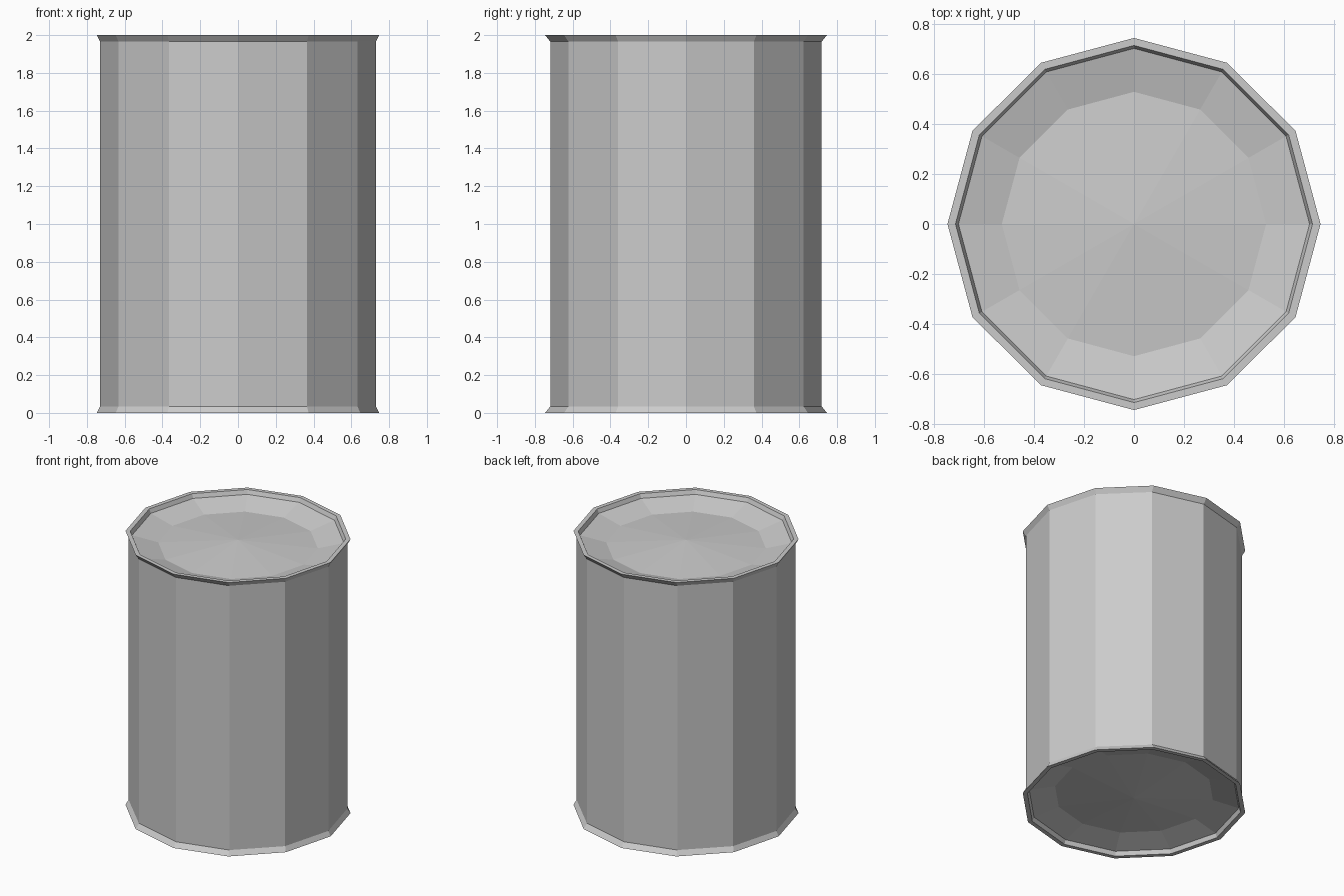
import bpy, bmesh
from math import cos, sin, pi

if "Cube" in bpy.data.objects:
    bpy.data.objects.remove(bpy.data.objects["Cube"])

SIDES = 12

# upper half profile: (x radius, y radius, z), from body edge to dished lid
half = [(0.73, 0.718, 1.965), (0.748, 0.746, 2.0), (0.716, 0.716, 2.0),
        (0.704, 0.704, 1.97), (0.53, 0.53, 1.925)]
LID_CENTRE = 1.965

# mirror the profile for the underside
profile = [(rx, ry, 2 - z) for rx, ry, z in reversed(half)] + half

bm = bmesh.new()
rings = [[bm.verts.new((rx * cos(2 * pi * i / SIDES), ry * sin(2 * pi * i / SIDES), z))
          for i in range(SIDES)] for rx, ry, z in profile]

# side wall, flared rims and lid slopes
for a, b in zip(rings, rings[1:]):
    for i in range(SIDES):
        j = (i + 1) % SIDES
        bm.faces.new((a[i], a[j], b[j], b[i]))

# shallow domed lid centres
for ring, z in ((rings[0], 2 - LID_CENTRE), (rings[-1], LID_CENTRE)):
    centre = bm.verts.new((0, 0, z))
    for i in range(SIDES):
        bm.faces.new((ring[i], ring[(i + 1) % SIDES], centre))

bmesh.ops.recalc_face_normals(bm, faces=bm.faces)
mesh = bpy.data.meshes.new("drum")
bm.to_mesh(mesh)
bm.free()
drum = bpy.data.objects.new("drum", mesh)
bpy.context.collection.objects.link(drum)
